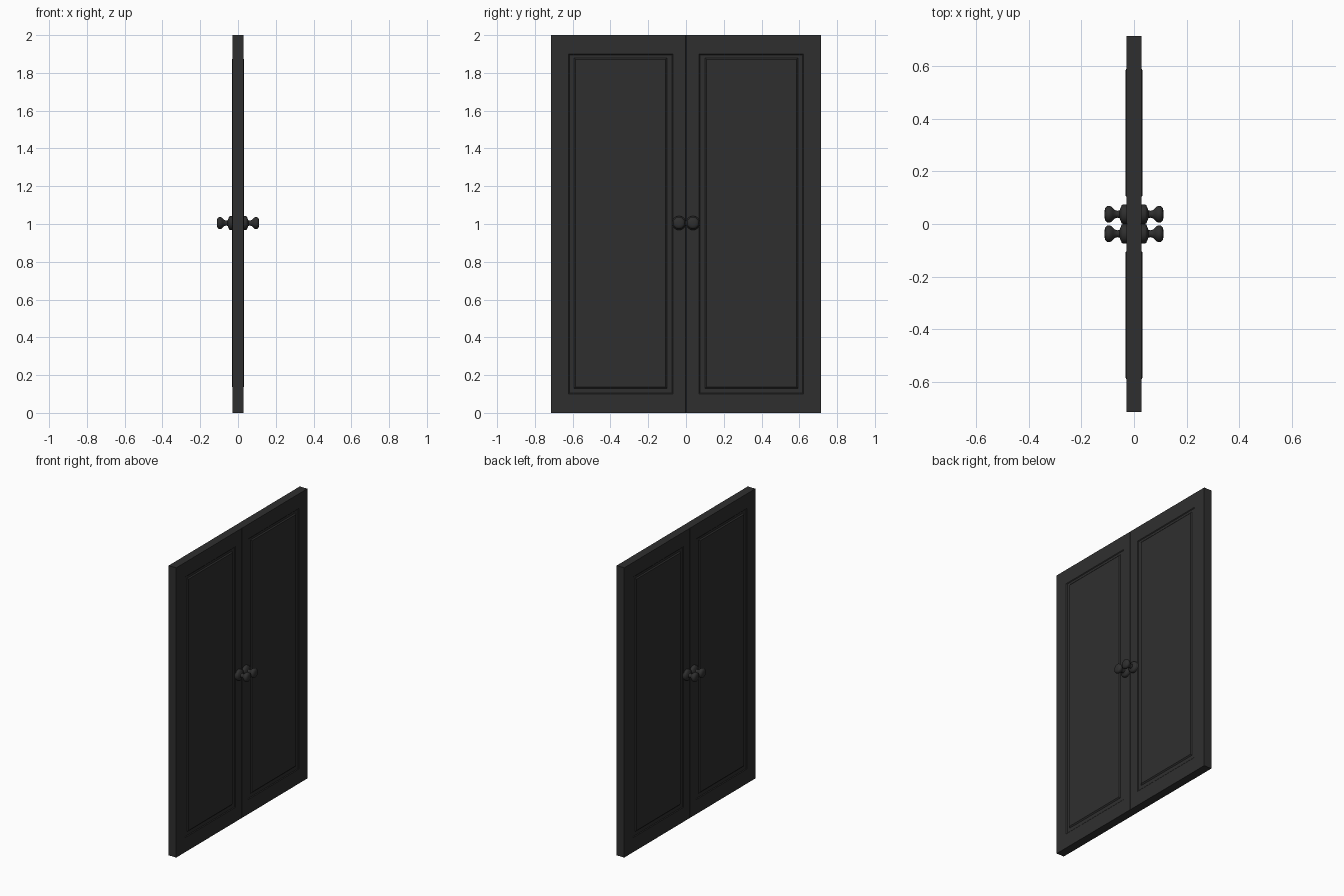
import bpy, bmesh, math
from mathutils import Matrix

if "Cube" in bpy.data.objects:
    bpy.data.objects.remove(bpy.data.objects["Cube"], do_unlink=True)

black = bpy.data.materials.new("charcoal black")
black.use_nodes = True
colour = (0.028, 0.028, 0.028, 1)
black.diffuse_color = colour
black.node_tree.nodes["Principled BSDF"].inputs["Base Color"].default_value = colour

WIDTH, HEIGHT, HALF = 0.715, 2.0, 0.029


def finish(bm, name):
    bmesh.ops.recalc_face_normals(bm, faces=bm.faces)
    mesh = bpy.data.meshes.new(name)
    bm.to_mesh(mesh)
    bm.free()
    mesh.materials.append(black)
    obj = bpy.data.objects.new(name, mesh)
    bpy.context.collection.objects.link(obj)
    return obj


def bridge(bm, a, b):
    for i in range(4):
        j = (i + 1) % 4
        bm.faces.new((a[i], a[j], b[j], b[i]))


def door(name, side):
    """One leaf: concentric rectangles form the rim, groove and raised panel."""
    bm = bmesh.new()
    # each ring: y near, y far, z low, z high, distance from the middle plane
    rings = [
        (0.000, WIDTH, 0.0, HEIGHT, HALF - 0.003),
        (0.003, WIDTH, 0.0, HEIGHT, HALF),
        (0.068, 0.622, 0.10, 1.90, HALF),
        (0.073, 0.617, 0.105, 1.895, HALF - 0.004),
        (0.100, 0.593, 0.13, 1.88, HALF - 0.004),
        (0.108, 0.585, 0.138, 1.872, HALF + 0.003),
    ]
    outer = []
    for face in (-1, 1):
        loops = []
        for y0, y1, z0, z1, x in rings:
            corners = ((y0, z0), (y1, z0), (y1, z1), (y0, z1))
            loops.append([bm.verts.new((face * x, side * y, z)) for y, z in corners])
        for a, b in zip(loops, loops[1:]):
            bridge(bm, a, b)
        bm.faces.new(loops[-1])
        outer.append(loops[0])
    bridge(bm, outer[0], outer[1])
    bmesh.ops.dissolve_degenerate(bm, dist=1e-5, edges=bm.edges)
    return finish(bm, name)


def knob(name, face, side):
    """Turned knob: rose plate, slim neck and flared, rounded grip."""
    profile = [(0.037, 0.025), (0.037, 0.042), (0.034, 0.047), (0.024, 0.051),
               (0.015, 0.055), (0.013, 0.064), (0.016, 0.072), (0.023, 0.080),
               (0.030, 0.088), (0.032, 0.096), (0.030, 0.104), (0.022, 0.110),
               (0.010, 0.112), (0, 0.112)]
    bm = bmesh.new()
    verts = [bm.verts.new((face * x, r, 0)) for r, x in profile]
    edges = [bm.edges.new(pair) for pair in zip(verts, verts[1:])]
    bmesh.ops.spin(bm, geom=verts + edges, cent=(0, 0, 0), axis=(1, 0, 0),
                   angle=math.tau, steps=24)
    bmesh.ops.remove_doubles(bm, verts=bm.verts, dist=1e-4)
    bm.transform(Matrix.Translation((0, side * 0.037, 1.005)))
    obj = finish(bm, name)
    bpy.ops.object.select_all(action="DESELECT")
    obj.select_set(True)
    bpy.context.view_layer.objects.active = obj
    bpy.ops.object.shade_smooth_by_angle(angle=math.radians(50))


# Two leaves, each with a knob on both faces
for side, leaf in ((-1, "front"), (1, "rear")):
    door(leaf + "_door", side)
    for face, where in ((-1, "right"), (1, "left")):
        knob(leaf + "_door_" + where + "_knob", face, side)
